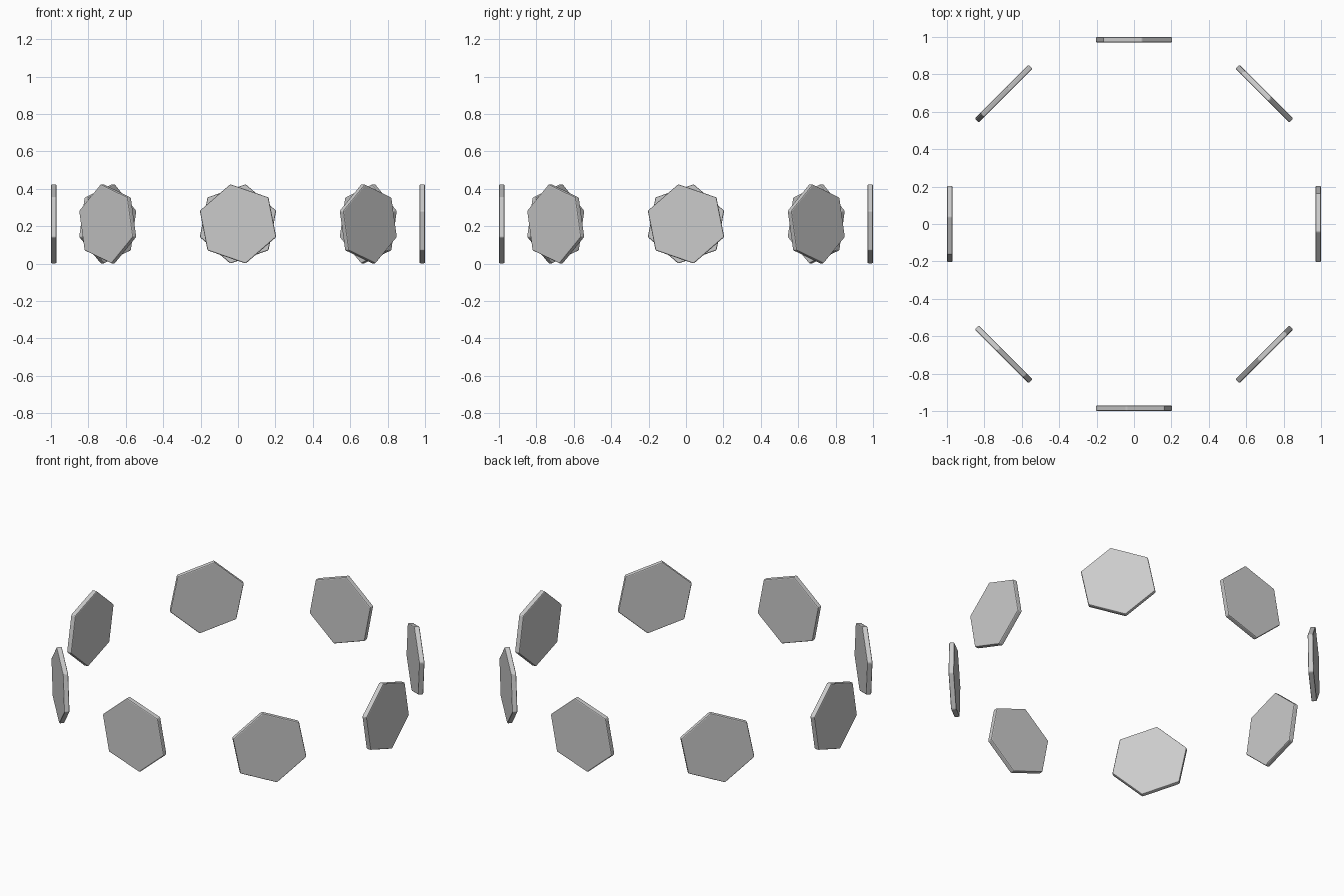
import bpy
import math
from mathutils import Matrix

if "Cube" in bpy.data.objects:
    bpy.data.objects.remove(bpy.data.objects["Cube"])

COUNT = 8
RADIUS = 0.216      # hexagon corner radius
THICK = 0.03
RING = 1.0 - THICK / 2
TILT = math.radians(11)
HEIGHT = 0.212


def hex_plate(i):
    # thin six-sided plate standing upright, rolled slightly in its own plane
    bpy.ops.mesh.primitive_cylinder_add(vertices=6, radius=RADIUS, depth=THICK)
    ob = bpy.context.object
    ob.name = f"hex_plate_{i + 1}"
    # a corner on +y, rolled, then stood up so its face looks along -y
    ob.data.transform(Matrix.Rotation(math.pi / 2, 4, 'X') @
                      Matrix.Rotation(TILT, 4, 'Z'))
    a = math.tau * i / COUNT
    ob.location = (RING * math.sin(a), -RING * math.cos(a), HEIGHT)
    ob.rotation_euler = (0, 0, a)
    # softened rim
    bev = ob.modifiers.new("rim_bevel", 'BEVEL')
    bev.width = 0.006
    bev.segments = 2
    return ob


# ring of plates facing outward
for i in range(COUNT):
    hex_plate(i)
